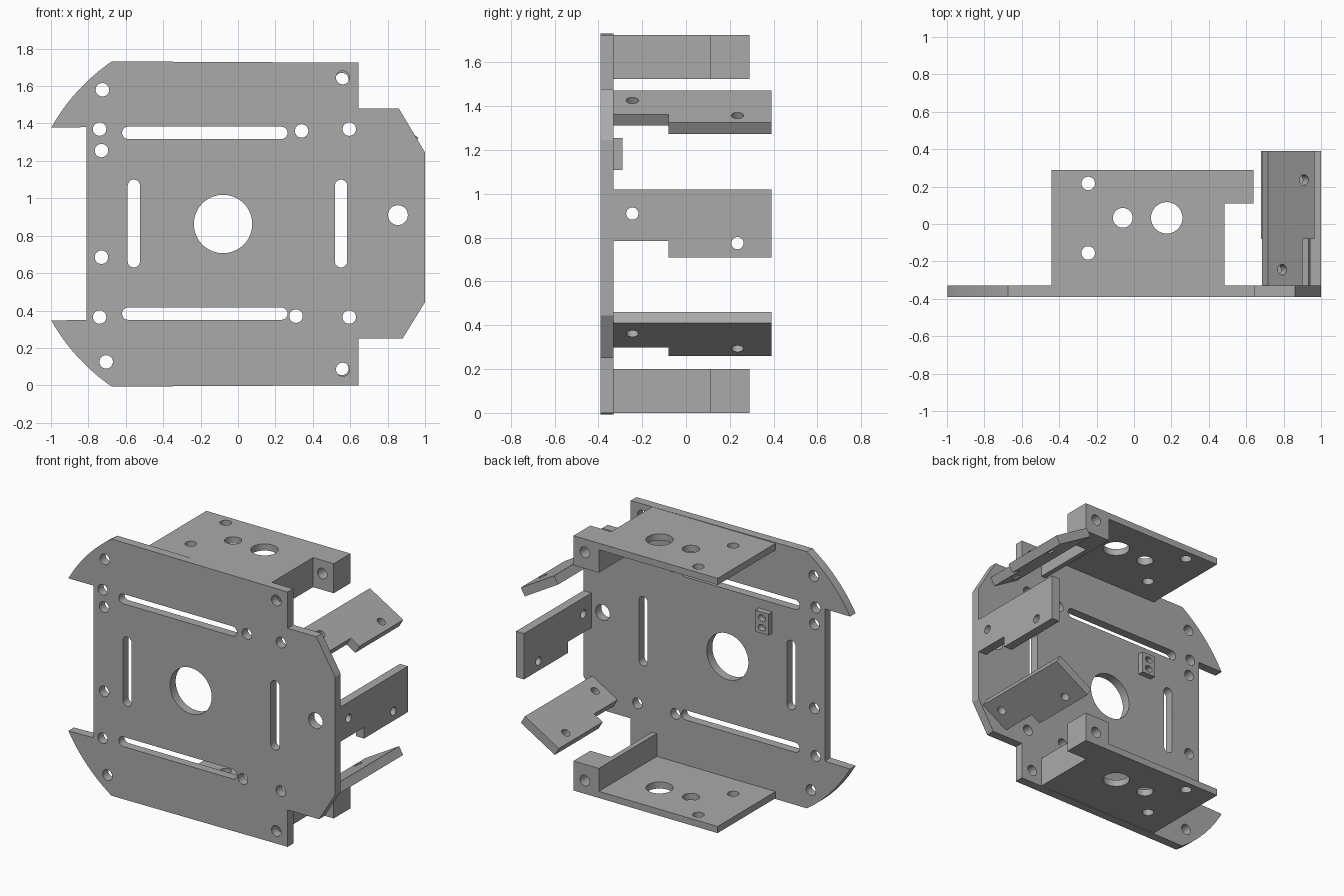
import bpy, bmesh, math
from mathutils import Matrix, Vector

cube = bpy.data.objects.get("Cube")
if cube:
    bpy.data.objects.remove(cube, do_unlink=True)

grey = bpy.data.materials.new("plain grey")
grey.use_nodes = True
grey.diffuse_color = (0.4, 0.4, 0.4, 1)
grey.node_tree.nodes["Principled BSDF"].inputs["Base Color"].default_value = (0.4, 0.4, 0.4, 1)

HEIGHT = 1.725
FRONT, BACK = -0.39, -0.33      # faces of the main plate
X, Y, Z = Vector((1, 0, 0)), Vector((0, 1, 0)), Vector((0, 0, 1))


def arc(cx, cy, r, start, end, steps):
    angles = [math.radians(start + (end - start) * i / steps) for i in range(steps + 1)]
    return [(cx + r * math.cos(a), cy + r * math.sin(a)) for a in angles]


def circle(cx, cy, r, steps=32):
    return arc(cx, cy, r, 0, 360, steps)[:-1]


def rect(x0, y0, x1, y1):
    return [(x0, y0), (x1, y0), (x1, y1), (x0, y1)]


def slot(x0, y0, x1, y1):
    """Round-ended slot that fills the given box."""
    r = min(x1 - x0, y1 - y0) / 2
    if x1 - x0 > y1 - y0:
        return arc(x1 - r, y0 + r, r, -90, 90, 10) + arc(x0 + r, y0 + r, r, 90, 270, 10)
    return arc(x0 + r, y1 - r, r, 0, 180, 10) + arc(x0 + r, y0 + r, r, 180, 360, 10)


def sheet(name, outline, holes, origin, u, v, depth):
    """Flat sheet: outline in the u, v plane at origin, thickened by depth behind it."""
    curve = bpy.data.curves.new(name, 'CURVE')
    curve.dimensions, curve.fill_mode, curve.extrude = '2D', 'BOTH', depth / 2
    for loop in [outline] + holes:
        spline = curve.splines.new('POLY')
        spline.points.add(len(loop) - 1)
        for point, (a, b) in zip(spline.points, loop):
            point.co = (a, b, 0, 1)
        spline.use_cyclic_u = True
    temp = bpy.data.objects.new(name + " profile", curve)
    bpy.context.collection.objects.link(temp)
    bpy.context.view_layer.update()
    mesh = bpy.data.meshes.new_from_object(temp.evaluated_get(bpy.context.evaluated_depsgraph_get()))
    bpy.data.objects.remove(temp, do_unlink=True)

    n = u.cross(v)
    place = Matrix((u, v, n)).transposed().to_4x4()
    place.translation = Vector(origin) - n * depth / 2
    bm = bmesh.new()
    bm.from_mesh(mesh)
    bm.transform(place)
    bmesh.ops.remove_doubles(bm, verts=bm.verts, dist=0.0001)
    bmesh.ops.recalc_face_normals(bm, faces=bm.faces)
    bm.to_mesh(mesh)
    bm.free()
    mesh.name = name
    mesh.materials.clear()
    mesh.materials.append(grey)
    obj = bpy.data.objects.new(name, mesh)
    bpy.context.collection.objects.link(obj)
    bpy.ops.object.select_all(action='DESELECT')
    obj.select_set(True)
    bpy.context.view_layer.objects.active = obj
    bpy.ops.object.shade_smooth_by_angle(angle=math.radians(30))
    return obj


# Main plate with curved ears, bolt holes and slots
CX, CZ, R = -0.08, HEIGHT / 2, 1.053
a0 = math.degrees(math.atan2(HEIGHT - CZ, -0.67 - CX))
a1 = math.degrees(math.atan2(1.38 - CZ, -1 - CX))
outline = [(0.645, 0), (0.645, 0.25), (0.88, 0.25), (1, 0.445), (1, 1.245),
           (0.86, 1.48), (0.645, 1.48), (0.645, HEIGHT)]
outline += arc(CX, CZ, R, a0, a1, 12) + [(-0.81, 1.38), (-0.81, 0.35)]
outline += arc(CX, CZ, R, 360 - a1, 360 - a0, 12)
bolts = [(-0.725, 1.58), (-0.74, 1.37), (-0.73, 1.255), (-0.73, 0.685), (-0.74, 0.365),
         (-0.705, 0.125), (0.34, 1.36), (0.31, 0.37), (0.595, 1.37), (0.595, 0.365),
         (0.56, 1.645), (0.56, 0.085)]
holes = [circle(x, z, 0.036) for x, z in bolts]
holes += [circle(CX, CZ, 0.156, 64), circle(0.855, 0.91, 0.053)]
holes += [slot(-0.62, z, 0.265, z + 0.066) for z in (0.35, 1.317)]
holes += [slot(x, 0.63, x + 0.066, 1.1) for x in (-0.59, 0.518)]
sheet("main_plate", outline, holes, (0, FRONT, 0), X, Z, BACK - FRONT)

# Top and bottom shelves, each with a side wall and a corner block
THICK, TALL, END = 0.045, 0.2, 0.29
shelf_holes = [circle(-0.245, 0.217, 0.036), circle(-0.245, -0.155, 0.036),
               circle(-0.06, 0.033, 0.053), circle(0.175, 0.033, 0.084, 40)]
for side, top in (("bottom", False), ("top", True)):
    low = HEIGHT - TALL if top else 0
    shelf_top = HEIGHT if top else THICK
    sheet(side + "_shelf", rect(-0.44, BACK, 0.485, END), shelf_holes,
          (0, 0, shelf_top), X, Y, THICK)
    sheet(side + "_side_wall", rect(BACK, low, 0.11, low + TALL), [],
          (0.485, 0, 0), Y, Z, 0.035)
    hole_z = HEIGHT - 0.09 if top else 0.09
    sheet(side + "_corner_block", rect(0.45, low, 0.64, low + TALL),
          [circle(0.555, hole_z, 0.036)], (0, 0.11, 0), X, Z, END - 0.11)

# Three notched side tabs, the outer two tilted
tilt = math.radians(30.5)
lean = Vector((math.cos(tilt), 0, math.sin(tilt)))
tabs = [("middle_tab", (1, 0, 0.71), Z, 0.31),
        ("upper_tab", (0.965, 0, 1.325), Vector((-lean.x, 0, lean.z)), 0.29),
        ("lower_tab", (0.71, 0, 0.26), lean, 0.295)]
for name, origin, up, width in tabs:
    profile = [(BACK, 0.075), (-0.08, 0.075), (-0.08, 0), (0.39, 0), (0.39, width), (BACK, width)]
    sheet(name, profile, [circle(-0.245, 0.2, 0.028), circle(0.235, 0.065, 0.028)],
          origin, Y, up, 0.06)

# Small boss with two windows on the back of the plate
sheet("window_boss", rect(-0.415, 1.11, -0.315, 1.255),
      [slot(-0.392, z, -0.338, z + 0.04) for z in (1.13, 1.195)],
      (0, BACK, 0), X, Z, 0.04)
